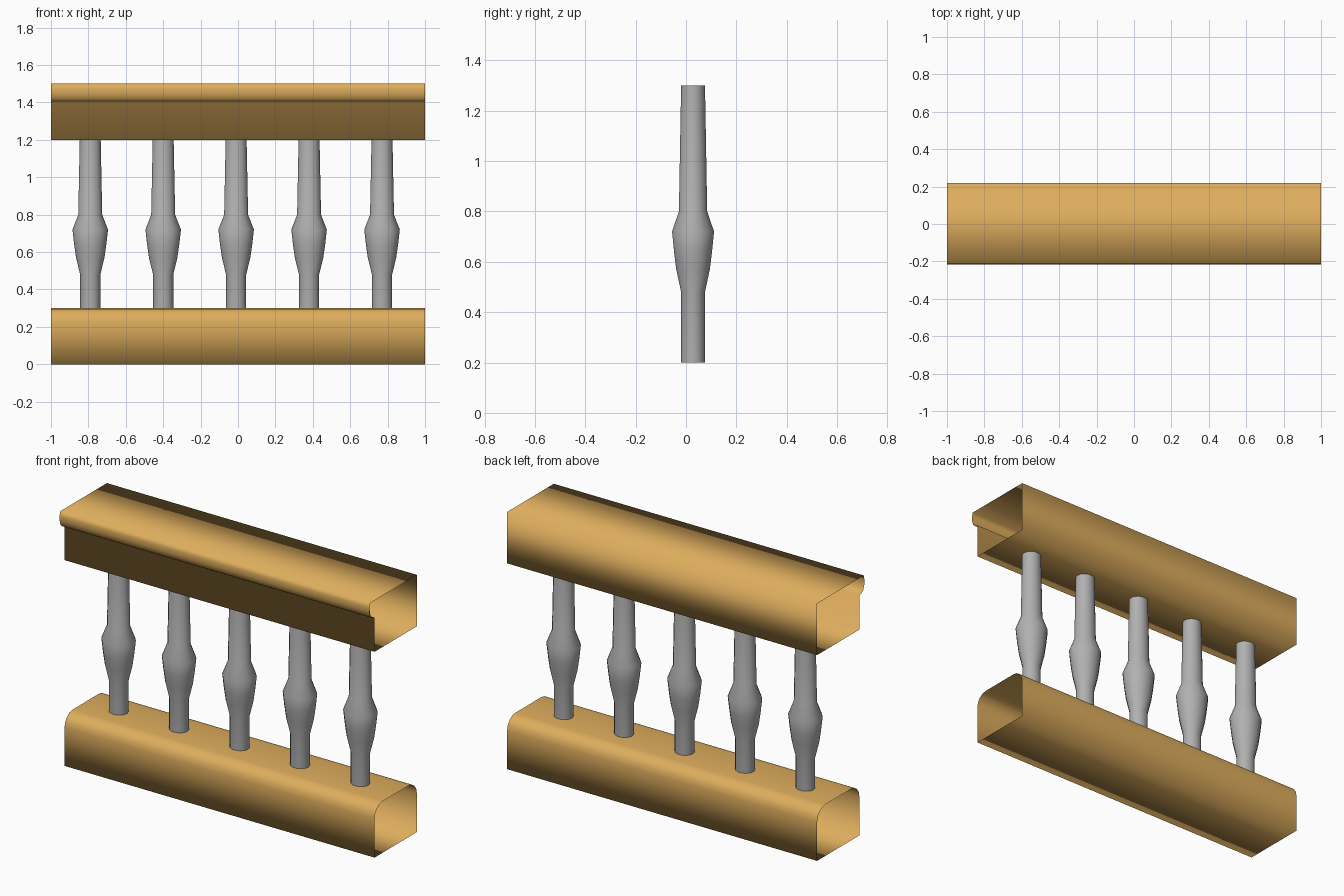
import bpy, math

if "Cube" in bpy.data.objects:
    bpy.data.objects.remove(bpy.data.objects["Cube"])


def make_material(name, colour):
    m = bpy.data.materials.new(name)
    m.diffuse_color = (*colour, 1)
    m.use_nodes = True
    m.node_tree.nodes["Principled BSDF"].inputs["Base Color"].default_value = m.diffuse_color
    return m


WOOD = make_material("golden wood", (0.73, 0.42, 0.11))
GREY = make_material("grey metal", (0.44, 0.44, 0.44))


def skin(name, rings, mat, closed_rings=True):
    """Join rings of equal length into an open-ended smooth tube."""
    n = len(rings[0])
    verts = [v for r in rings for v in r]
    faces = [(k * n + i, k * n + (i + 1) % n, (k + 1) * n + (i + 1) % n, (k + 1) * n + i)
             for k in range(len(rings) - 1) for i in range(n)]
    me = bpy.data.meshes.new(name)
    me.from_pydata(verts, [], faces)
    me.materials.append(mat)
    for p in me.polygons:
        p.use_smooth = True
    ob = bpy.data.objects.new(name, me)
    bpy.context.collection.objects.link(ob)
    return ob


def rail(name, profile):
    # profile of (y, z) points running anticlockwise seen from +x
    skin(name, [[(x, y, z) for y, z in profile] for x in (1, -1)][::-1], WOOD)


def arc(cy, cz, r, a0, a1, steps=4):
    return [(cy + r * math.cos(math.radians(a0 + (a1 - a0) * i / steps)),
             cz + r * math.sin(math.radians(a0 + (a1 - a0) * i / steps)))
            for i in range(steps + 1)]


# Bottom rail: hollow box with rounded upper edges
R, FRONT, BACK = 0.075, -0.17, 0.22
rail("bottom_rail", [(FRONT, 0), (BACK, 0)]
     + arc(BACK - R, 0.3 - R, R, 0, 90) + arc(FRONT + R, 0.3 - R, R, 90, 180))

# Top rail: hollow box with a rounded lip along the front
rail("top_rail", [(FRONT, 1.2), (BACK, 1.2), (BACK, 1.5), (-0.21, 1.5), (-0.216, 1.475),
                  (-0.216, 1.45), (-0.207, 1.42), (-0.19, 1.405), (FRONT, 1.4)])

# Balusters: slightly oval turned posts, (half width, z)
POST = [(0.054, 0.2), (0.054, 0.48), (0.076, 0.57), (0.086, 0.64), (0.095, 0.72),
        (0.064, 0.80), (0.054, 1.3)]
SIDES = 14
for i in range(5):
    cx = -0.79 + 0.39 * i
    skin(f"baluster_{i + 1}",
         [[(cx + r * math.cos(2 * math.pi * k / SIDES),
            0.028 + 0.9 * r * math.sin(2 * math.pi * k / SIDES), z)
           for k in range(SIDES)] for r, z in POST], GREY)

# Make all surfaces face outwards
import bmesh
for ob in bpy.context.collection.objects:
    bm = bmesh.new()
    bm.from_mesh(ob.data)
    bmesh.ops.recalc_face_normals(bm, faces=bm.faces)
    bm.to_mesh(ob.data)
    bm.free()
